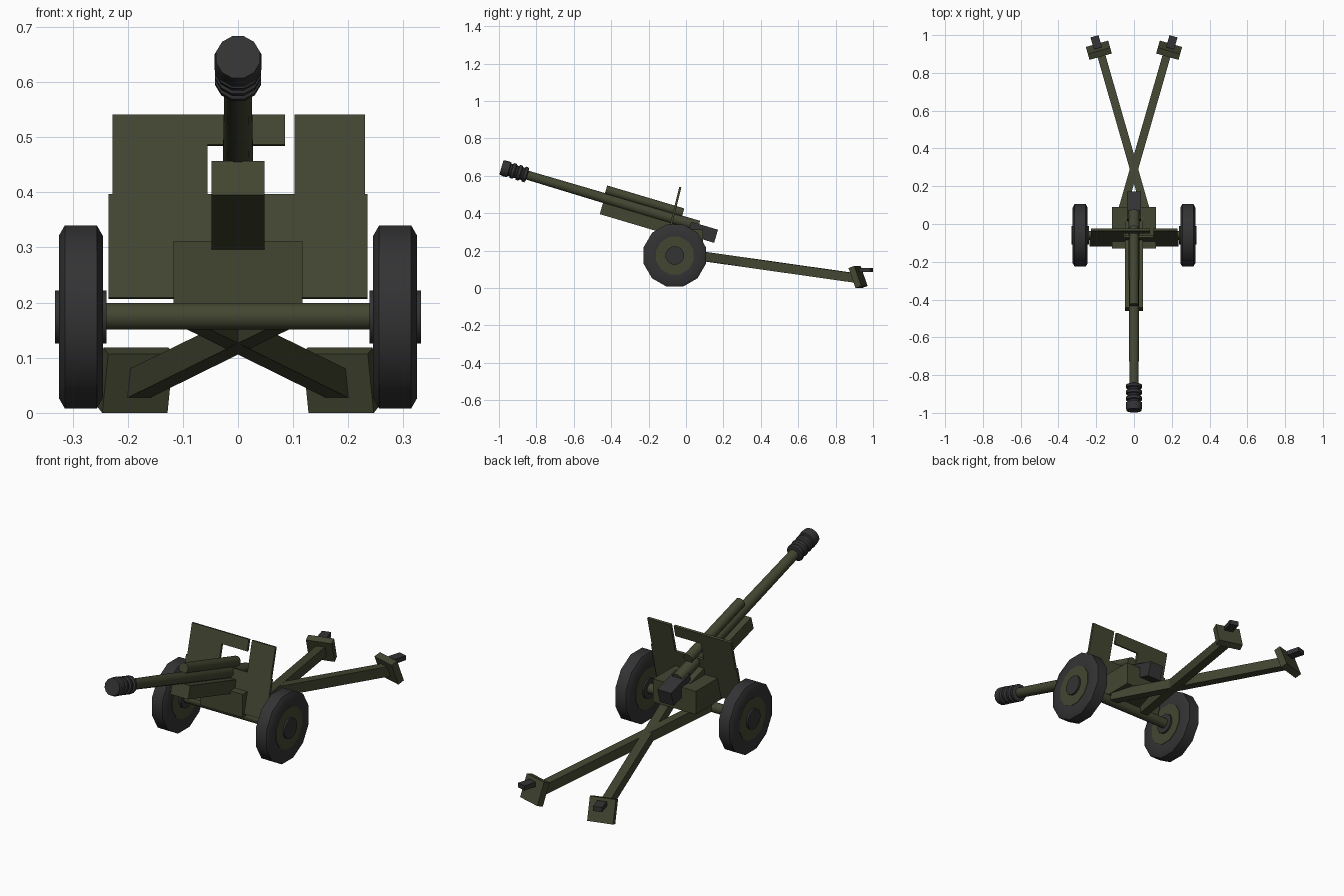
import bpy, bmesh, math
from mathutils import Matrix, Vector

cube = bpy.data.objects.get("Cube")
if cube:
    bpy.data.objects.remove(cube, do_unlink=True)


def material(name, rgb):
    m = bpy.data.materials.new(name)
    m.use_nodes = True
    m.diffuse_color = (*rgb, 1)
    bsdf = next(n for n in m.node_tree.nodes if n.type == 'BSDF_PRINCIPLED')
    bsdf.inputs["Base Color"].default_value = (*rgb, 1)
    return m


OLIVE = material("olive green", (0.056, 0.062, 0.031))
GREY = material("dark grey", (0.033, 0.033, 0.035))


def finish(name, bm, mats, matrix=Matrix(), smooth=False):
    bmesh.ops.recalc_face_normals(bm, faces=bm.faces)
    mesh = bpy.data.meshes.new(name)
    bm.to_mesh(mesh)
    bm.free()
    mesh.transform(matrix)
    for m in mats:
        mesh.materials.append(m)
    ob = bpy.data.objects.new(name, mesh)
    bpy.context.collection.objects.link(ob)
    if smooth:
        bpy.ops.object.select_all(action='DESELECT')
        ob.select_set(True)
        bpy.context.view_layer.objects.active = ob
        bpy.ops.object.shade_smooth_by_angle(angle=math.radians(35))
    return ob


def box(name, size, matrix, mat):
    bm = bmesh.new()
    bmesh.ops.create_cube(bm, size=1)
    bmesh.ops.scale(bm, vec=size, verts=bm.verts)
    return finish(name, bm, [mat], matrix)


def lathe(name, profile, matrix, mats, sides=12, bands=None, smooth=True):
    """Turn (distance along z, radius) points round z and cap both ends."""
    bm = bmesh.new()
    rings = []
    for z, r in profile:
        angles = [2 * math.pi * (i + 0.5) / sides for i in range(sides)]
        rings.append([bm.verts.new((r * math.cos(a), r * math.sin(a), z)) for a in angles])
    for k, (a, b) in enumerate(zip(rings, rings[1:])):
        for i in range(sides):
            j = (i + 1) % sides
            f = bm.faces.new((a[i], a[j], b[j], b[i]))
            f.material_index = bands[k] if bands else 0
    bm.faces.new(rings[0])
    bm.faces.new(rings[-1])
    return finish(name, bm, mats, matrix, smooth)


def place(x, y, z, yaw=0, pitch=0):
    return (Matrix.Translation((x, y, z)) @ Matrix.Rotation(math.radians(yaw), 4, 'Z')
            @ Matrix.Rotation(math.radians(pitch), 4, 'X'))


# Gun frame: origin at the muzzle, local y runs back along the bore
GUN = place(0, -0.987, 0.645, pitch=-16.6)
BORE = GUN @ Matrix.Rotation(math.radians(-90), 4, 'X')


def along(start, up=0):
    return GUN @ Matrix.Translation((0, start, up)) @ Matrix.Rotation(math.radians(-90), 4, 'X')


lathe("barrel", [(0.1, 0.025), (1.1, 0.031)], BORE, [OLIVE])
lathe("recuperator", [(0, 0.025), (0.43, 0.025)], along(0.57, 0.045), [OLIVE])
box("cradle", (0.097, 0.50, 0.064), GUN @ Matrix.Translation((0, 0.825, -0.057)), OLIVE)
box("breech", (0.076, 0.15, 0.073), GUN @ Matrix.Translation((0, 1.13, -0.025)), GREY)

# Muzzle brake: a front collar and ribs, with recessed grooves
brake = [(0, 0.041), (0.02, 0.044), (0.042, 0.044)]
for start in (0.042, 0.076, 0.11):
    brake += [(start + 0.004, 0.035), (start + 0.012, 0.035),
              (start + 0.016, 0.043), (start + 0.03, 0.043)]
brake.append((0.145, 0.03))
lathe("muzzle_brake", brake, BORE, [GREY])

# Shield: tilted panels around the sight opening
SHIELD_LEAN = math.radians(14)
shield = place(0, -0.113, 0.208, pitch=-14)
panels = {
    "shield_lower": (-0.235, 0.235, 0, 0.187),
    "shield_right": (-0.228, -0.055, 0.187, 0.332),
    "shield_bridge": (-0.055, 0.085, 0.277, 0.332),
    "shield_left": (0.102, 0.23, 0.187, 0.332),
}
for name, (x0, x1, z0, z1) in panels.items():
    z0, z1 = z0 / math.cos(SHIELD_LEAN), z1 / math.cos(SHIELD_LEAN)
    box(name, (x1 - x0, 0.012, z1 - z0),
        shield @ Matrix.Translation(((x0 + x1) / 2, 0, (z0 + z1) / 2)), OLIVE)

# Carriage body and axle
box("carriage_body", (0.234, 0.22, 0.115), place(0, -0.02, 0.2545), OLIVE)
ACROSS = Matrix.Rotation(math.radians(90), 4, 'Y')
lathe("axle", [(-0.26, 0.025), (0.26, 0.025)], place(0, -0.06, 0.175) @ ACROSS, [OLIVE])

TYRE = [(-0.036, 0.105), (-0.04, 0.152), (-0.029, 0.172),
        (0.029, 0.172), (0.04, 0.152), (0.036, 0.105)]
for side, s in (("left", 1), ("right", -1)):
    # Wheel: tyre with olive rim discs and a dark hub through the middle
    wheel = place(s * 0.285, -0.06, 0.174) @ ACROSS
    lathe(side + "_tyre", TYRE, wheel, [GREY])
    lathe(side + "_rim", [(-0.038, 0.104), (0.038, 0.104)], wheel, [OLIVE])
    lathe(side + "_hub", [(-0.047, 0.05), (0.047, 0.05)], wheel, [GREY])

    # Trail leg: a beam that crosses the centre line toward the tail
    front, tail = Vector((-s * 0.095, -0.04, 0.188)), Vector((s * 0.181, 0.92, 0.052))
    d = tail - front
    yaw = math.degrees(math.atan2(-d.x, d.y))
    pitch = math.degrees(math.atan2(d.z, math.hypot(d.x, d.y)))
    mid = (front + tail) / 2
    box(side + "_trail", (0.043, d.length, 0.05), place(*mid, yaw, pitch), OLIVE)

    # Ground spade and its dark grip block
    box(side + "_spade", (0.123, 0.034, 0.114), place(s * 0.186, 0.92, 0.059, yaw, 20), OLIVE)
    box(side + "_grip", (0.044, 0.066, 0.023), place(s * 0.2, 0.962, 0.097, yaw), GREY)
